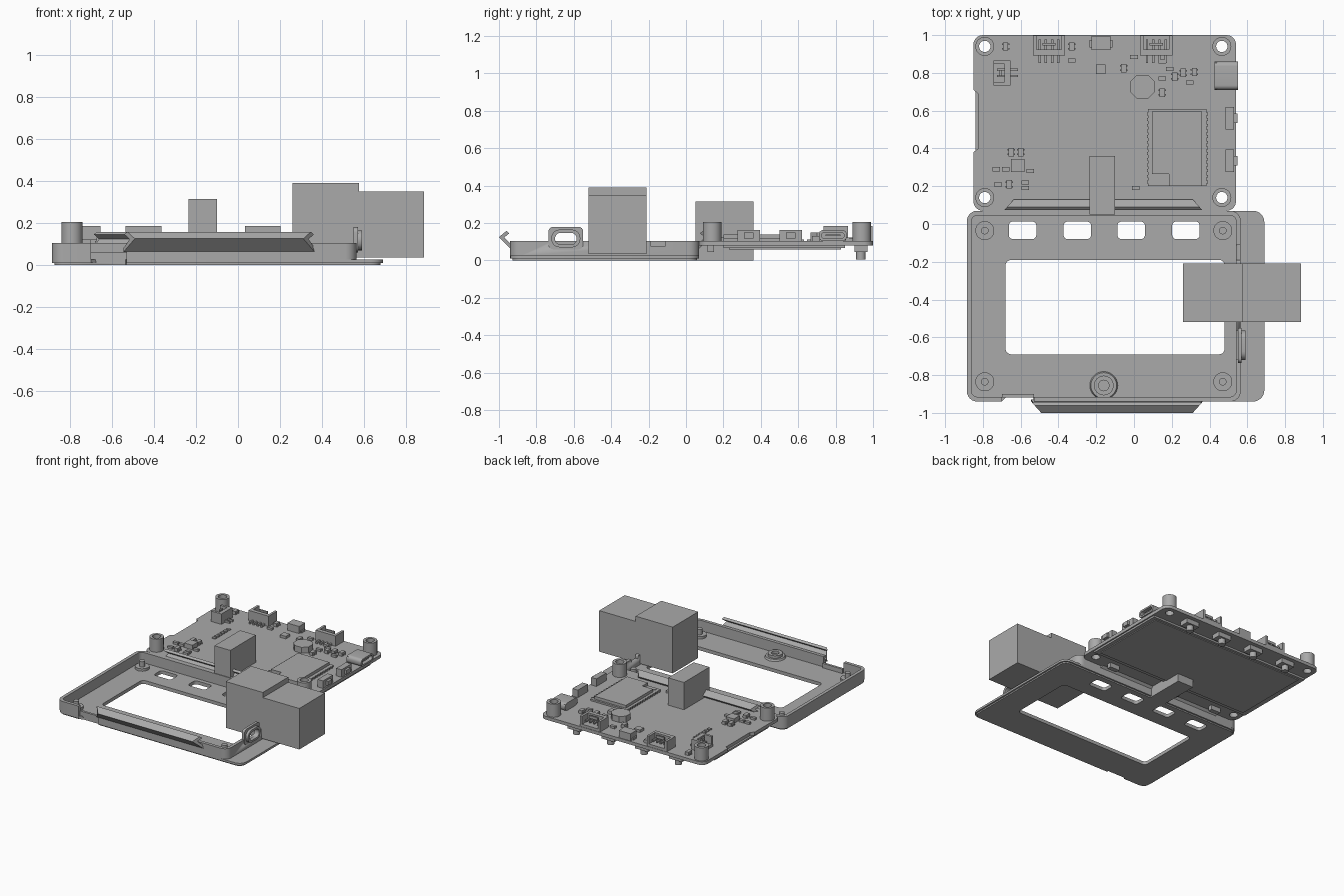
import bpy, bmesh, math

if "Cube" in bpy.data.objects:
    bpy.data.objects.remove(bpy.data.objects["Cube"])

grey = bpy.data.materials.new("plain grey")
grey.diffuse_color = (0.4, 0.4, 0.4, 1)
grey.use_nodes = True
grey.node_tree.nodes["Principled BSDF"].inputs["Base Color"].default_value = grey.diffuse_color


def finish(name, me):
    """Clean, smooth by angle, colour and link a mesh."""
    bm = bmesh.new()
    bm.from_mesh(me)
    bmesh.ops.remove_doubles(bm, verts=bm.verts, dist=1e-5)
    bmesh.ops.recalc_face_normals(bm, faces=bm.faces)
    bm.to_mesh(me)
    bm.free()
    me.materials.clear()
    me.materials.append(grey)
    me.shade_smooth()
    me.set_sharp_from_angle(angle=math.radians(35))
    ob = bpy.data.objects.new(name, me)
    bpy.context.collection.objects.link(ob)
    return ob


def boxes(name, *items):
    """One object from boxes given as x0, x1, y0, y1, z0, z1."""
    bm = bmesh.new()
    for x0, x1, y0, y1, z0, z1 in items:
        vs = bmesh.ops.create_cube(bm, size=1)['verts']
        for v in vs:
            v.co = ((x0 + x1) / 2 + v.co.x * (x1 - x0), (y0 + y1) / 2 + v.co.y * (y1 - y0),
                    (z0 + z1) / 2 + v.co.z * (z1 - z0))
    me = bpy.data.meshes.new(name)
    bm.to_mesh(me)
    bm.free()
    return finish(name, me)


def arc(cx, cy, r, a0, a1, n=6):
    return [(cx + r * math.cos(math.radians(a0 + (a1 - a0) * i / n)),
             cy + r * math.sin(math.radians(a0 + (a1 - a0) * i / n))) for i in range(n + 1)]


def rrect(x0, x1, y0, y1, r, n=6):
    return (arc(x0 + r, y0 + r, r, 180, 270, n) + arc(x1 - r, y0 + r, r, 270, 360, n)
            + arc(x1 - r, y1 - r, r, 0, 90, n) + arc(x0 + r, y1 - r, r, 90, 180, n))


def circle(x, y, r, n=28):
    return arc(x, y, r, 0, 360, n)[:-1]


def prism(name, loops, z0, z1, along_x=False):
    """Extrude a flat outline; further loops become holes."""
    cu = bpy.data.curves.new(name, 'CURVE')
    cu.dimensions, cu.fill_mode, cu.extrude = '2D', 'BOTH', (z1 - z0) / 2
    for pts in loops:
        s = cu.splines.new('POLY')
        s.points.add(len(pts) - 1)
        for p, (x, y) in zip(s.points, pts):
            p.co = (x, y, 0, 1)
        s.use_cyclic_u = True
    tmp = bpy.data.objects.new(name + "_outline", cu)
    bpy.context.collection.objects.link(tmp)
    me = bpy.data.meshes.new_from_object(tmp.evaluated_get(bpy.context.evaluated_depsgraph_get()))
    bpy.data.objects.remove(tmp)
    for v in me.vertices:
        a, b, c = v.co.x, v.co.y, v.co.z + (z0 + z1) / 2
        v.co = (c, a, b) if along_x else (a, b, c)
    return finish(name, me)


def cone(name, x, y, r0, r1, z0, z1):
    bm = bmesh.new()
    bmesh.ops.create_cone(bm, cap_ends=True, segments=28, radius1=r0, radius2=r1, depth=z1 - z0)
    for v in bm.verts:
        v.co += type(v.co)((x, y, (z0 + z1) / 2))
    me = bpy.data.meshes.new(name)
    bm.to_mesh(me)
    bm.free()
    return finish(name, me)


SLOTS = (-0.59, -0.30, -0.015, 0.275)

# ---- case: floor with window, slots and front notch
def floor(d):
    return (arc(-.825, -.88, .06 - d, 180, 270) + [(-.70, -.94 + d), (-.675, -.915), (-.535, -.915), (-.53, -.94 + d)]
            + arc(.63, -.88, .06 - d, 270, 360) + arc(.63, .01, .06 - d, 0, 90) + arc(-.825, .01, .06 - d, 90, 180))

holes = [rrect(-.68, .48, -.69, -.19, .03)] + [rrect(x - .073, x + .073, -.08, .013, .022) for x in SLOTS]
prism("case_floor_lower", [floor(.012)] + holes, 0, .01)
prism("case_floor", [floor(0)] + holes, .01, .026)

# ---- case wall, open at the front notch and cut for the card and the port
wall_outline = ([(-.53, -.94)] + arc(.51, -.885, .055, 270, 360) + arc(.51, .015, .055, 0, 90)
                + arc(-.83, .015, .055, 90, 180) + arc(-.83, -.885, .055, 180, 270) + [(-.70, -.94), (-.70, -.915)]
                + arc(-.83, -.885, .03, 270, 180) + arc(-.83, .015, .03, 180, 90)
                + arc(.51, .015, .03, 90, 0) + arc(.51, -.885, .03, 0, -90) + [(-.53, -.915)])
wall = prism("case_wall", [wall_outline], .024, .105)
cutter = boxes("wall_cutter", (.5, .62, -.19, -.11, .078, .2), (.5, .62, -.715, -.565, .085, .2))
mod = wall.modifiers.new("cut", 'BOOLEAN')
mod.operation, mod.object, mod.solver = 'DIFFERENCE', cutter, 'EXACT'
cutter.hide_render = True
cutter.hide_viewport = True
boxes("notch_sill", (-.70, -.53, -.918, -.90, .02, .06))

# ---- V shaped snap rails with mitred ends
def rail(name, x0, x1, mirror):
    prof = [(-.96, .158), (-1.0, .125), (-.938, .062), (-.928, .08), (-.972, .123), (-.945, .145)]
    bm = bmesh.new()
    ends = []
    for x, s in ((x0, 1), (x1, -1)):
        ends.append([bm.verts.new((x + s * max(0, -.94 - y) * .9, -.87 - y if mirror else y, z)) for y, z in prof])
    for i in range(6):
        j = (i + 1) % 6
        bm.faces.new((ends[0][i], ends[0][j], ends[1][j], ends[1][i]))
    for e in ends:
        bm.faces.new(e)
    me = bpy.data.meshes.new(name)
    bm.to_mesh(me)
    bm.free()
    finish(name, me)

rail("front_rail", -.545, .365, False)
rail("back_rail", -.69, .365, True)

# ---- case bosses and the stepped front boss
for x in (-.79, .47):
    for y in (-.035, -.835):
        cone("boss", x, y, .05, .05, .024, .045)
        cone("boss_pin", x, y, .02, .02, .044, .085)
cone("front_boss_base", -.16, -.855, .075, .068, .024, .04)
prism("front_boss_ring", [circle(-.16, -.855, .052), circle(-.16, -.855, .028)], .039, .06)

# ---- port surround on the right wall
prism("port_plate", [rrect(-.735, -.55, .06, .18, .025), rrect(-.70, -.585, .085, .148, .03)], .55, .57, True)
prism("port_lip", [rrect(-.72, -.565, .07, .165, .045), rrect(-.70, -.585, .085, .148, .03)], .565, .59, True)

# ---- clearance blocks
boxes("stepped_block", (.26, .575, -.52, -.21, .035, .39), (.575, .885, -.52, -.21, .035, .35))
boxes("small_block", (-.235, -.10, .05, .36, 0, .315))

# ---- circuit board with screw holes and standoffs
B = .105
POSTS = [(x, y) for x in (-.79, .465) for y in (.14, .94)]
board = (arc(-.80, .12, .05, 180, 270) + arc(.49, .12, .05, 270, 360) + arc(.49, .95, .05, 0, 90)
         + arc(-.80, .95, .05, 90, 180) + [(-.85, .71), (-.825, .69), (-.825, .40), (-.85, .38)])
prism("circuit_board", [board] + [circle(x, y, .03) for x, y in POSTS], .08, B)
for x, y in POSTS:
    prism("standoff", [circle(x, y, .05), circle(x, y, .03)], B, .205)

# ---- display and push buttons under the board
boxes("display", (-.84, .53, .20, .85, .066, .08), (-.80, .50, .23, .83, .06, .067))
for x in SLOTS:
    boxes("button_body", (x - .055, x + .055, .90, .97, .045, .08))
    cone("button_cap", x, .935, .025, .025, .005, .046)
boxes("underside_parts", *[(x - .04, x + .04, .115, .15, .045, .08) for x in (-.62, -.25, .3)])

# ---- radio module with shield
boxes("module_base", (.075, .385, .20, .61, B, .118))
prism("module_shield", [[(.095, .265), (.185, .265), (.185, .20), (.36, .20), (.36, .595), (.095, .595)]], .118, .14)
cone("module_mark", .112, .222, .014, .014, .118, .122)
boxes("module_pads", *[(x, x + .012, .215 + i * .03, .23 + i * .03, B, .12)
                       for x in (.068, .38) for i in range(13)])

# ---- pin headers: U shaped housings with ears and pins
def header(name, cx, cy, w, d, side):
    parts = [(-w, w, -d, d, 0, .02), (-w, w, -d, -d + .03, 0, .08), (-w, -w + .018, -d, d, 0, .08),
             (w - .018, w, -d, d, 0, .08), (-w + .05, w - .05, 0, .012, .06, .08)]
    n = 2 if side else 4
    for i in range(n):
        p = (i - (n - 1) / 2) * .033
        parts.append((p - .006, p + .006, -d - .04, -d, 0, .015))
        parts.append((p - .006, p + .006, -d, d - .02, .035, .047))
    out = []
    for a, b, c, e, z0, z1 in parts:
        if side:
            a, b, c, e = -e, -c, a, b
        out.append((cx + a, cx + b, cy + c, cy + e, B + z0, B + z1))
    boxes(name, *out)

header("back_header_left", -.45, .945, .085, .052, False)
header("back_header_right", .118, .945, .085, .052, False)
header("side_header", -.70, .80, .066, .045, True)

# ---- sockets, switches and larger chips
boxes("small_socket", (-.225, -.125, .92, .995, B, .16), (-.235, -.115, .935, .975, B, .12))
prism("usb_socket", [rrect(.71, .86, B, .163, .025), rrect(.725, .845, .118, .15, .015)], .425, .55, True)
boxes("usb_tongue", (.43, .535, .745, .825, .13, .138), (.425, .44, .715, .855, .11, .155))
for y in (.335, .56):
    boxes("side_switch", (.485, .53, y - .06, y + .06, B, .163), (.53, .548, y - .025, y + .025, .118, .15))
prism("inductor", [rrect(-.02, .11, .665, .79, .035, 1)], B, .15)
boxes("power_chip", (-.65, -.58, .275, .345, B, .14))
boxes("logic_chip", (-.20, -.15, .795, .845, B, .125))

# ---- small surface parts
SMALL = [(-.68, .94), (-.65, .38), (-.60, .38), (-.66, .21), (-.055, .825), (.215, .78), (.26, .80), (.32, .805),
         (.15, .695), (-.33, .94)]
TINY = [(-.575, .22), (-.575, .19), (-.55, .28), (0, .885), (.01, .19), (.15, .86), (.295, .75), (-.33, .865),
        (-.73, .29), (-.68, .29), (-.72, .21), (.15, .77), (.19, .82)]
parts = []
for x, y in SMALL:
    parts += [(x - .014, x + .014, y - .022, y + .022, B, .13), (x - .02, x + .02, y - .016, y - .008, B, .115),
              (x - .02, x + .02, y + .008, y + .016, B, .115)]
boxes("small_chips", *parts)
boxes("tiny_parts", *[(x - .02, x + .02, y - .011, y + .011, B, .122) for x, y in TINY])
boxes("pad_column", *[(-.58, -.55, .51 + i * .034, .53 + i * .034, B, .112) for i in range(6)])
